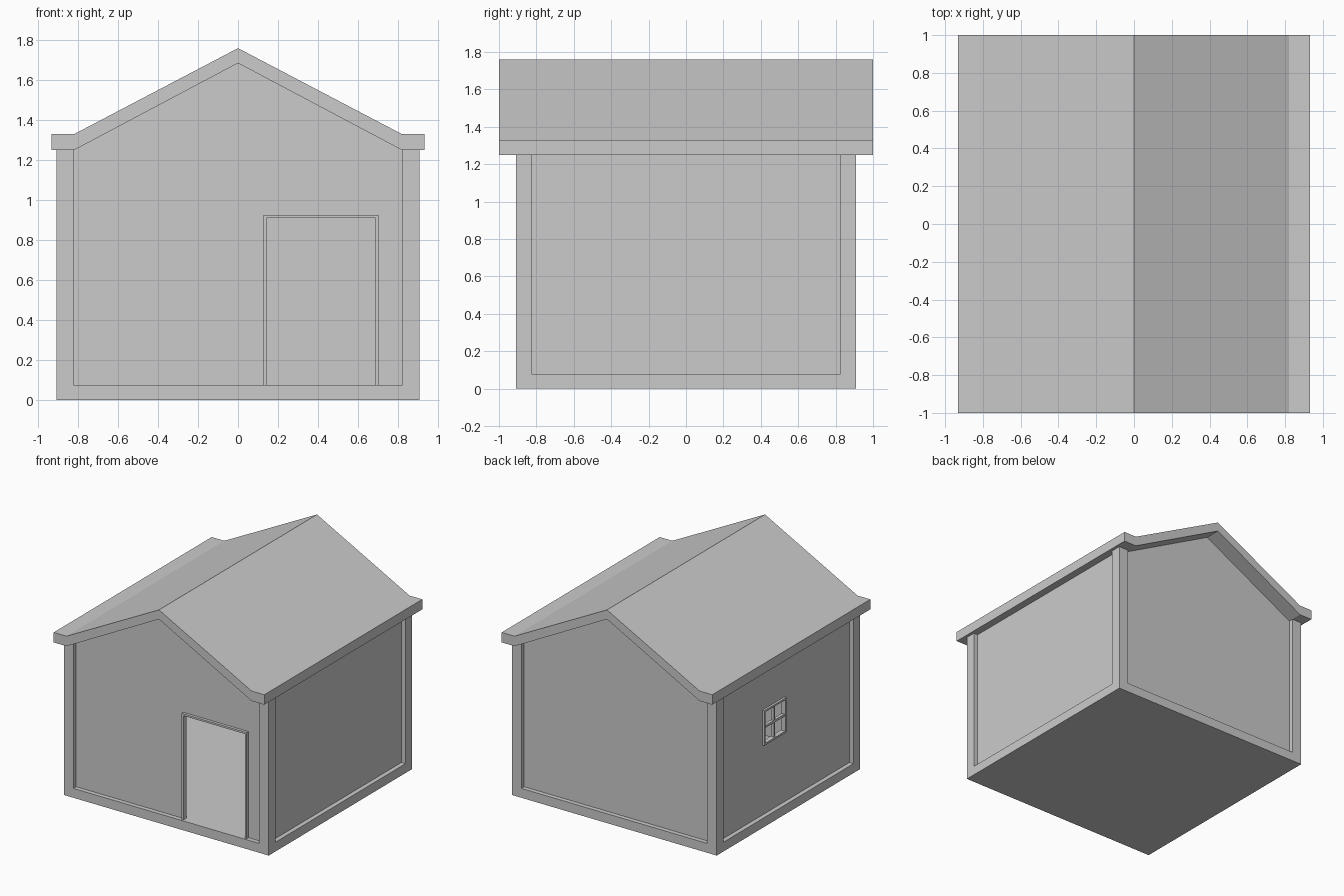
import bpy, bmesh

if "Cube" in bpy.data.objects:
    bpy.data.objects.remove(bpy.data.objects["Cube"])

OUT = 0.908      # outer half size of base and posts
POST = 0.085     # post width
FLOOR = 0.075    # top of base slab
EAVE = 1.25      # underside of roof at the eaves
W_OUT, W_IN = 0.872, 0.852   # outer and inner wall planes


def prism(name, profile, y0, y1):
    """Extrude an (x, z) outline along y."""
    bm = bmesh.new()
    face = bm.faces.new([bm.verts.new((x, y0, z)) for x, z in profile])
    ext = bmesh.ops.extrude_face_region(bm, geom=[face])
    verts = [v for v in ext["geom"] if isinstance(v, bmesh.types.BMVert)]
    bmesh.ops.translate(bm, vec=(0, y1 - y0, 0), verts=verts)
    bmesh.ops.recalc_face_normals(bm, faces=bm.faces)
    mesh = bpy.data.meshes.new(name)
    bm.to_mesh(mesh)
    bm.free()
    obj = bpy.data.objects.new(name, mesh)
    bpy.context.collection.objects.link(obj)
    return obj


def box(name, x0, x1, y0, y1, z0, z1):
    return prism(name, [(x0, z0), (x1, z0), (x1, z1), (x0, z1)], y0, y1)


# Base slab, doubling as the floor
box("base", -OUT, OUT, -OUT, OUT, 0, FLOOR)

# Corner posts
inner = OUT - POST
for side, sx in (("left", -1), ("right", 1)):
    for end, sy in (("front", -1), ("back", 1)):
        xs, ys = sorted((sx * inner, sx * OUT)), sorted((sy * inner, sy * OUT))
        box(f"{end}_{side}_post", *xs, *ys, FLOOR, EAVE)

# Roof: one bent slab with flat eaves
E, B = 0.933, 0.82
prism("roof", [(-E, EAVE), (-B, EAVE), (0, 1.685), (B, EAVE), (E, EAVE),
               (E, 1.33), (B, 1.33), (0, 1.76), (-B, 1.33), (-E, 1.33)], -1, 1)

# Gable walls; the front one is notched for the open doorway
DX0, DX1, DTOP, T = 0.127, 0.703, 0.925, 0.015
gable = [(inner, FLOOR), (inner, EAVE), (0, 1.685), (-inner, EAVE), (-inner, FLOOR)]
door_notch = [(DX0, FLOOR), (DX0, DTOP), (DX1, DTOP), (DX1, FLOOR)]
prism("back_wall", gable, W_IN, W_OUT)
prism("front_wall", gable + door_notch, -W_OUT, -W_IN)

# Door frame
a, b = DX0 + T, DX1 - T
prism("door_frame", [(DX0, FLOOR), (DX0, DTOP), (DX1, DTOP), (DX1, FLOOR),
                     (b, FLOOR), (b, DTOP - T), (a, DTOP - T), (a, FLOOR)], -0.895, -W_IN)

# Side walls
box("right_wall", W_IN, W_OUT, -inner, inner, FLOOR, EAVE)
left_wall = box("left_wall", -W_OUT, -W_IN, -inner, inner, FLOOR, EAVE)

# Window opening in the left wall
WY0, WY1, WZ0, WZ1 = 0.0, 0.28, 0.635, 0.915
cutter = box("window_cutter", -1, -0.8, WY0, WY1, WZ0, WZ1)
cutter.hide_render = True
cutter.hide_viewport = False
mod = left_wall.modifiers.new("window_hole", "BOOLEAN")
mod.operation, mod.solver, mod.object = "DIFFERENCE", "EXACT", cutter
bpy.context.view_layer.objects.active = left_wall
bpy.ops.object.modifier_apply(modifier=mod.name)
bpy.data.objects.remove(cutter)

# Window frame and crossing glazing bars
fx = (-0.89, -W_IN)
for label, y in (("front", WY0), ("back", WY1 - T)):
    box(f"window_{label}_jamb", *fx, y, y + T, WZ0, WZ1)
for label, z in (("sill", WZ0), ("head", WZ1 - T)):
    box(f"window_{label}", *fx, WY0 + T, WY1 - T, z, z + T)
my, mz = (WY0 + WY1) / 2, (WZ0 + WZ1) / 2
bx, h = (-0.882, -0.856), 0.009
box("window_upright_bar", *bx, my - h, my + h, WZ0 + T, WZ1 - T)
box("window_cross_bar", *bx, WY0 + T, WY1 - T, mz - h, mz + h)
